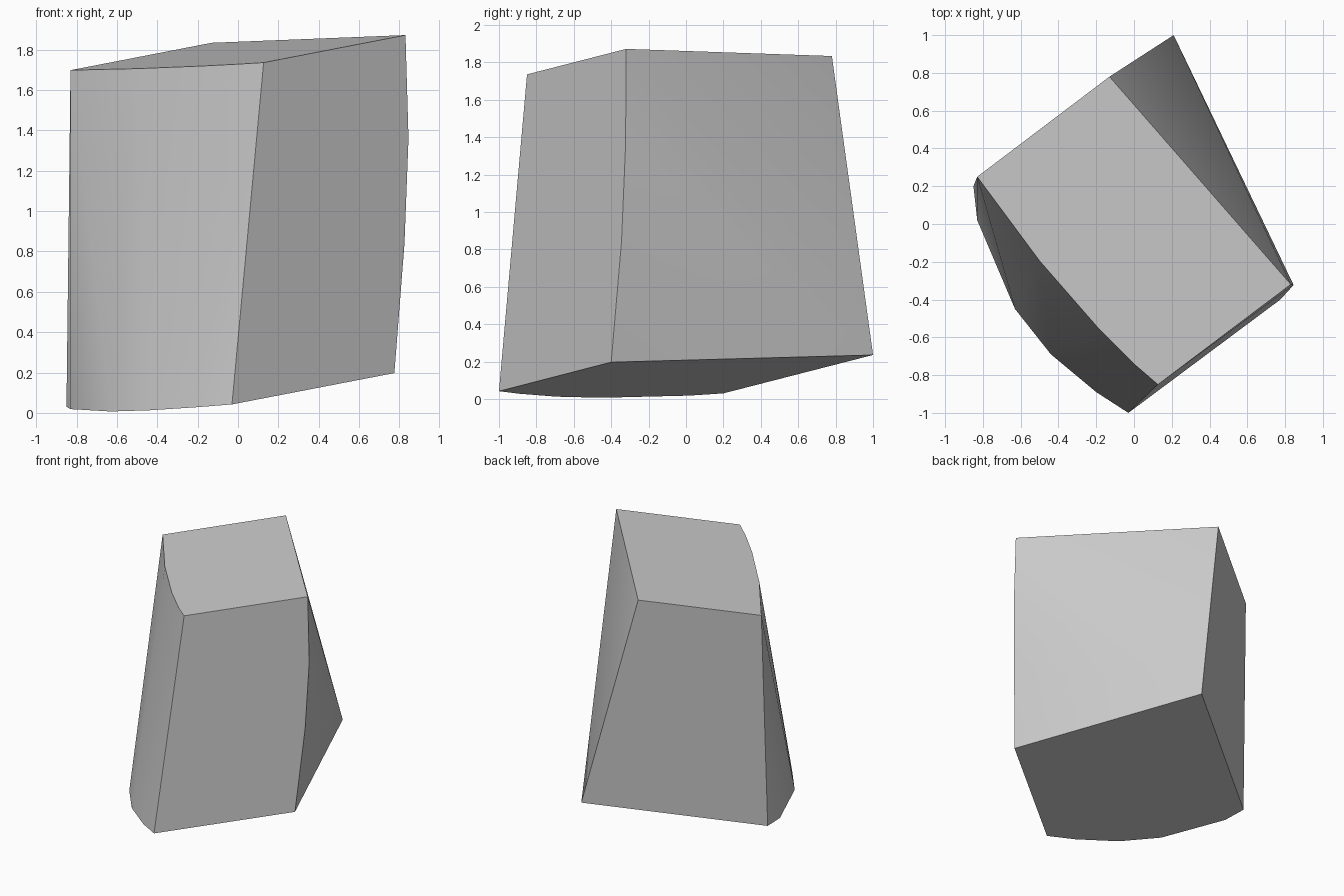
import bpy
import bmesh
import math

cube = bpy.data.objects.get("Cube")
if cube:
    bpy.data.objects.remove(cube, do_unlink=True)

# Single grey material
grey = bpy.data.materials.new("stone_grey")
grey.use_nodes = True
colour = (0.6, 0.6, 0.6, 1)
grey.diffuse_color = colour
grey.node_tree.nodes["Principled BSDF"].inputs["Base Color"].default_value = colour


def tilted(outline, height):
    """Lift a plan outline onto one of the two parallel sloping end planes."""
    return [(x, y, height + 0.1325 * x + 0.081 * y) for x, y in outline]


# Plan outlines: bowed front edge first, then the straight back corners
top = [(-0.83, 0.25), (-0.5, -0.195), (-0.38, -0.335), (-0.19, -0.55),
       (0.005, -0.745), (0.127, -0.85), (0.83, -0.32), (-0.13, 0.78)]
bottom = [(-0.85, 0.2), (-0.83, 0.02), (-0.63, -0.45), (-0.44, -0.69),
          (-0.2, -0.89), (-0.03, -1.0), (0.775, -0.4), (0.21, 1.0)]
# Slight bulge along the side edge
bulge = [(0.845, -0.323, 1.36), (0.825, -0.345, 0.84)]

# Wrap the outlines into one faceted block
bm = bmesh.new()
for co in tilted(top, 1.788) + tilted(bottom, 0.127) + bulge:
    bm.verts.new(co)
hull = bmesh.ops.convex_hull(bm, input=bm.verts[:])
loose = list({v for v in hull["geom_interior"] + hull["geom_unused"]
              if isinstance(v, bmesh.types.BMVert)})
bmesh.ops.delete(bm, geom=loose, context="VERTS")
bmesh.ops.dissolve_limit(bm, angle_limit=math.radians(1.2),
                         verts=bm.verts[:], edges=bm.edges[:])
bmesh.ops.recalc_face_normals(bm, faces=bm.faces[:])

mesh = bpy.data.meshes.new("tapered_block")
bm.to_mesh(mesh)
bm.free()
mesh.materials.append(grey)
block = bpy.data.objects.new("tapered_block", mesh)
bpy.context.collection.objects.link(block)

# Smooth the bowed sides, keep the corners sharp
bpy.ops.object.select_all(action="DESELECT")
block.select_set(True)
bpy.context.view_layer.objects.active = block
bpy.ops.object.shade_smooth_by_angle(angle=math.radians(30))
